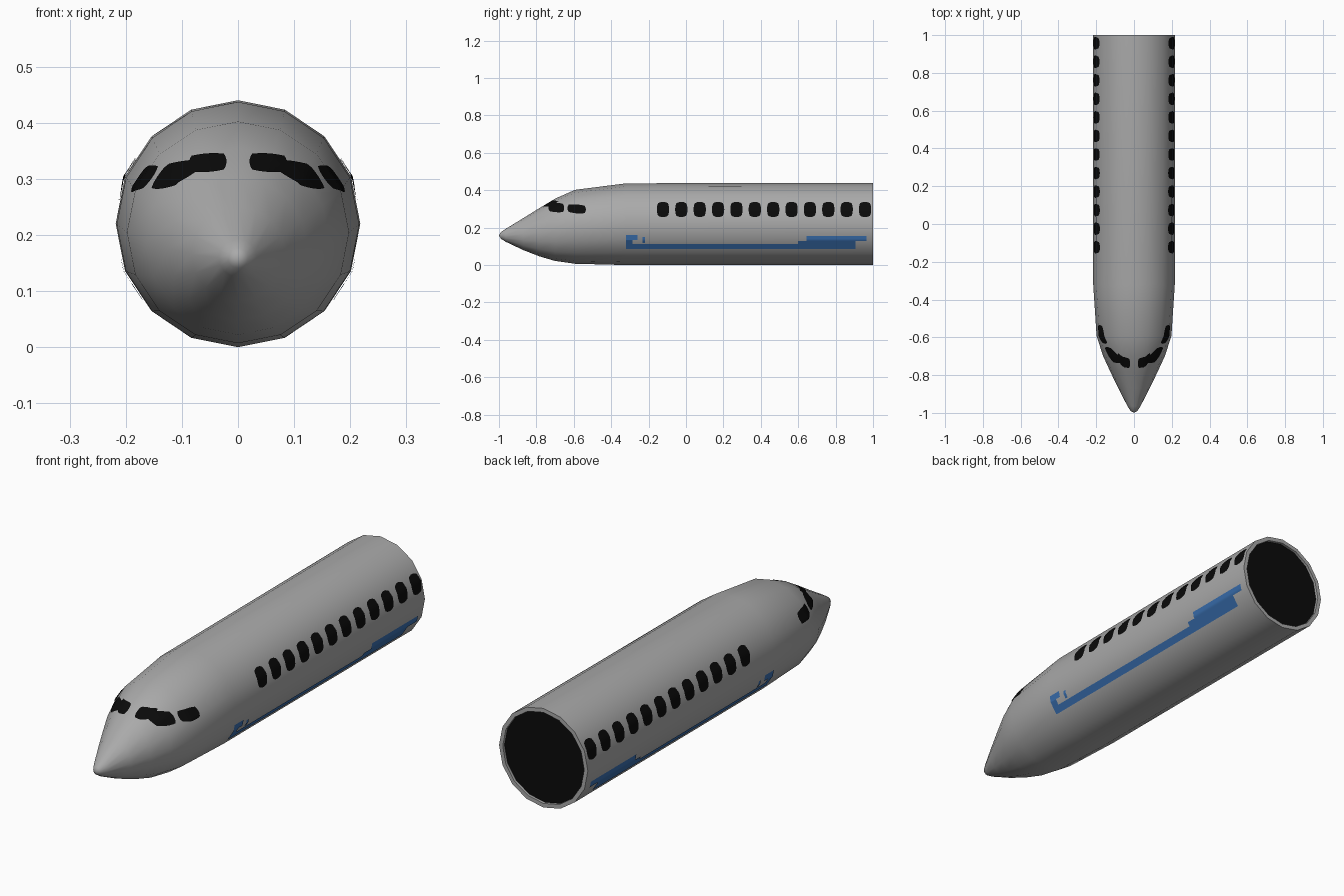
import bpy, bmesh, math
from mathutils import Vector
from mathutils.bvhtree import BVHTree

if "Cube" in bpy.data.objects:
    bpy.data.objects.remove(bpy.data.objects["Cube"])


def material(name, rgb):
    m = bpy.data.materials.new(name)
    m.diffuse_color = (*rgb, 1)
    m.use_nodes = True
    m.node_tree.nodes["Principled BSDF"].inputs["Base Color"].default_value = m.diffuse_color
    return m


GREY = material("hull grey", (0.40, 0.40, 0.40))
BLACK = material("window black", (0.003, 0.003, 0.003))
BLUE = material("stripe blue", (0.04, 0.155, 0.42))


def add_object(name, bm, mats):
    mesh = bpy.data.meshes.new(name)
    bm.to_mesh(mesh)
    ob = bpy.data.objects.new(name, mesh)
    bpy.context.collection.objects.link(ob)
    for m in mats:
        mesh.materials.append(m)
    bpy.ops.object.select_all(action='DESELECT')
    ob.select_set(True)
    bpy.context.view_layer.objects.active = ob
    bpy.ops.object.shade_smooth_by_angle(angle=math.radians(50))
    return ob


# Fuselage: 16-sided rings lofted from tail to nose (y, top, bottom, half width)
SIDES = 16
RINGS = [(1.0, .44, 0, .218), (-.32, .437, 0, .216), (-.594, .402, .007, .198),
         (-.70, .355, .022, .163), (-.785, .304, .047, .124), (-.87, .251, .08, .083),
         (-.965, .193, .125, .034), (-.99, .176, .141, .018)]
hull = bmesh.new()
loops = []
for y, top, bottom, rx in RINGS:
    zc, rz = (top + bottom) / 2, (top - bottom) / 2
    angles = [2 * math.pi * i / SIDES for i in range(SIDES)]
    loops.append([hull.verts.new((rx * math.sin(a), y, zc + rz * math.cos(a))) for a in angles])
for a, b in zip(loops, loops[1:]):
    for i in range(SIDES):
        j = (i + 1) % SIDES
        hull.faces.new((a[i], a[j], b[j], b[i]))
tip = hull.verts.new((0, -1, .158))
for i in range(SIDES):
    hull.faces.new((loops[-1][i], loops[-1][(i + 1) % SIDES], tip))

# Open tail end: grey rim around a slightly sunken black disc
cap = hull.faces.new(loops[0])
bmesh.ops.recalc_face_normals(hull, faces=hull.faces[:])
bmesh.ops.inset_region(hull, faces=[cap], thickness=.018)
inner = bmesh.ops.extrude_discrete_faces(hull, faces=[cap])["faces"][0]
bmesh.ops.translate(hull, verts=inner.verts[:], vec=(0, -.012, 0))
inner.material_index = 1
hull.normal_update()
surface = BVHTree.FromBMesh(hull)
add_object("fuselage", hull, [GREY, BLACK])


def plate(bm, a0, a1, z0, z1, side, from_front=False, nu=8, nv=8, rounding=.55, slope=0):
    """Rounded thin patch laid on the hull, seen from the side (a = y) or front (a = x)."""
    grid = []
    for i in range(nu + 1):
        row = []
        for j in range(nv + 1):
            u, v = 2 * i / nu - 1, 2 * j / nv - 1
            pu = u * math.sqrt(1 - rounding * v * v / 2)
            pv = v * math.sqrt(1 - rounding * u * u / 2)
            a = (a0 + a1) / 2 + pu * (a1 - a0) / 2
            z = (z0 + z1) / 2 + pv * (z1 - z0) / 2 + slope * pu
            if from_front:
                origin, ray = Vector((a * side, -2, z)), Vector((0, 1, 0))
            else:
                origin, ray = Vector((side, a, z)), Vector((-side, 0, 0))
            hit, normal, _, _ = surface.ray_cast(origin, ray)
            row.append(bm.verts.new(hit + normal * .003))
        grid.append(row)
    for i in range(nu):
        for j in range(nv):
            f = bm.faces.new((grid[i][j], grid[i + 1][j], grid[i + 1][j + 1], grid[i][j + 1]))
            f.normal_update()
            if f.normal.dot(Vector((side, 0, 0)) if not from_front else Vector((0, -1, 0))) < 0:
                f.normal_flip()


# Twelve cabin windows on each side
bm = bmesh.new()
for side in (-1, 1):
    for k in range(12):
        y = -.123 + k * .0982
        plate(bm, y - .033, y + .033, .256, .336, side, rounding=.7)
add_object("cabin_windows", bm, [BLACK])

# Six cockpit windows wrapping around the nose
bm = bmesh.new()
for side in (-1, 1):
    plate(bm, .02, .086, .310, .343, side, from_front=True, slope=-.002)
    plate(bm, -.735, -.65, .281, .331, side, slope=-.003)
    plate(bm, -.633, -.535, .276, .322, side, slope=-.003)
add_object("cockpit_windows", bm, [BLACK])

# Blue side stripe with a stepped block aft and a small block forward (y0, y1, z0, z1)
BLOCKS = [(-.32, .60, .087, .114), (.60, .905, .087, .130), (.645, .965, .130, .157),
          (-.32, -.285, .114, .135), (-.32, -.258, .135, .162), (-.232, -.218, .120, .150)]
bm = bmesh.new()
for side in (-1, 1):
    for y0, y1, z0, z1 in BLOCKS:
        plate(bm, y0, y1, z0, z1, side, nu=2, nv=6, rounding=0)
add_object("side_stripe", bm, [BLUE])
